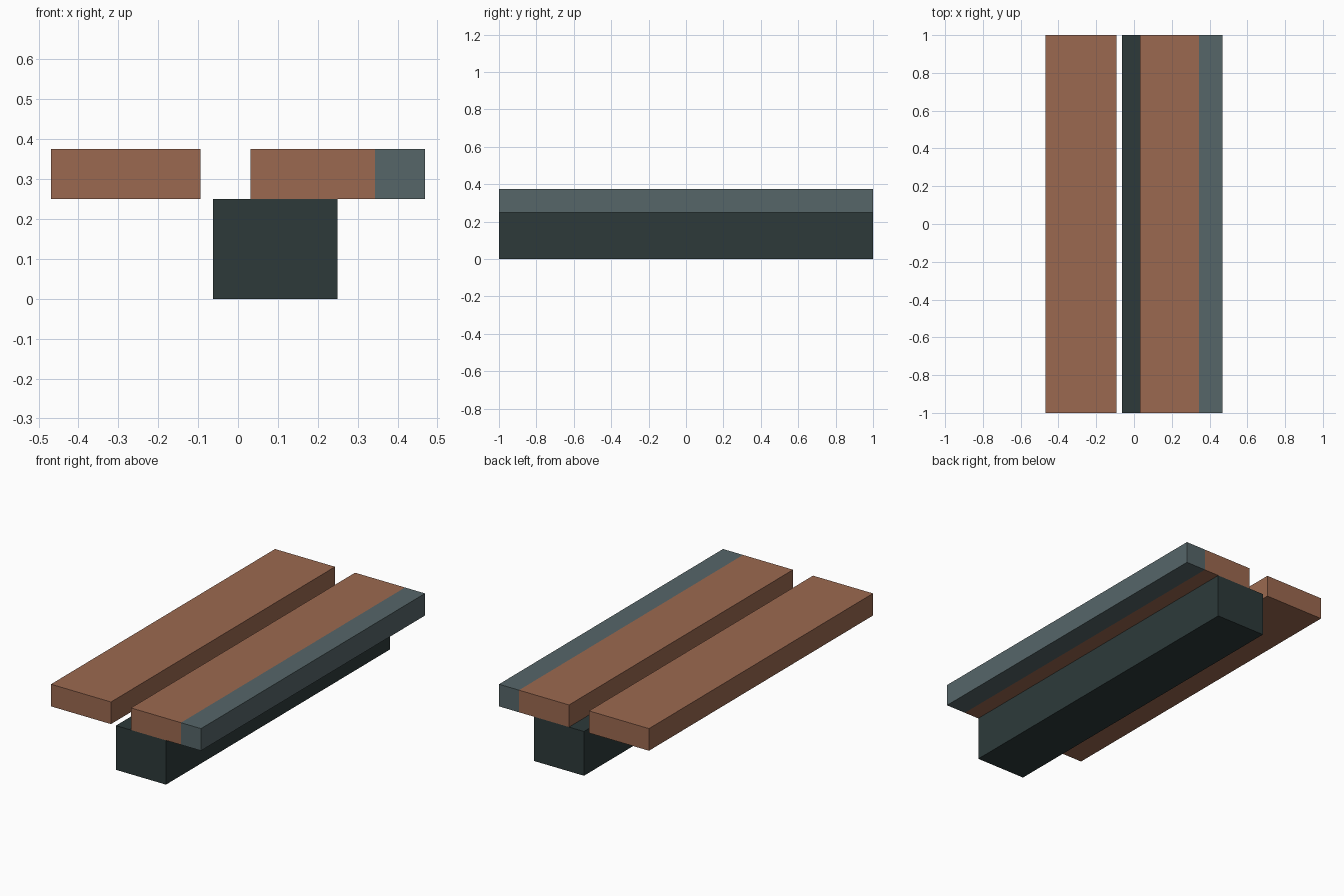
import bpy

if "Cube" in bpy.data.objects:
    bpy.data.objects.remove(bpy.data.objects["Cube"])


def material(name, colour):
    m = bpy.data.materials.new(name)
    m.diffuse_color = (*colour, 1.0)
    m.use_nodes = True
    m.node_tree.nodes["Principled BSDF"].inputs["Base Color"].default_value = m.diffuse_color
    return m


def full_length_box(name, x0, x1, z0, z1, mat):
    """Box running the whole length of the bench, y = -1 to 1."""
    bpy.ops.mesh.primitive_cube_add(size=1, location=((x0 + x1) / 2, 0, (z0 + z1) / 2))
    ob = bpy.context.object
    ob.name = name
    ob.scale = (x1 - x0, 2.0, z1 - z0)
    bpy.ops.object.transform_apply(location=False, rotation=False, scale=True)
    ob.data.materials.append(mat)
    return ob


wood = material("brown wood", (0.33, 0.141, 0.08))
trim = material("slate grey", (0.093, 0.133, 0.141))
dark = material("dark green grey", (0.026, 0.042, 0.042))

U = 1 / 32  # modelling unit

# Supporting beam
full_length_box("support_beam", -2 * U, 8 * U, 0, 8 * U, dark)
# Two planks with a gap between them
full_length_box("left_plank", -15 * U, -3 * U, 8 * U, 12 * U, wood)
full_length_box("right_plank", 1 * U, 11 * U, 8 * U, 12 * U, wood)
# Edge strip along the right plank
full_length_box("edge_strip", 11 * U, 15 * U, 8 * U, 12 * U, trim)
